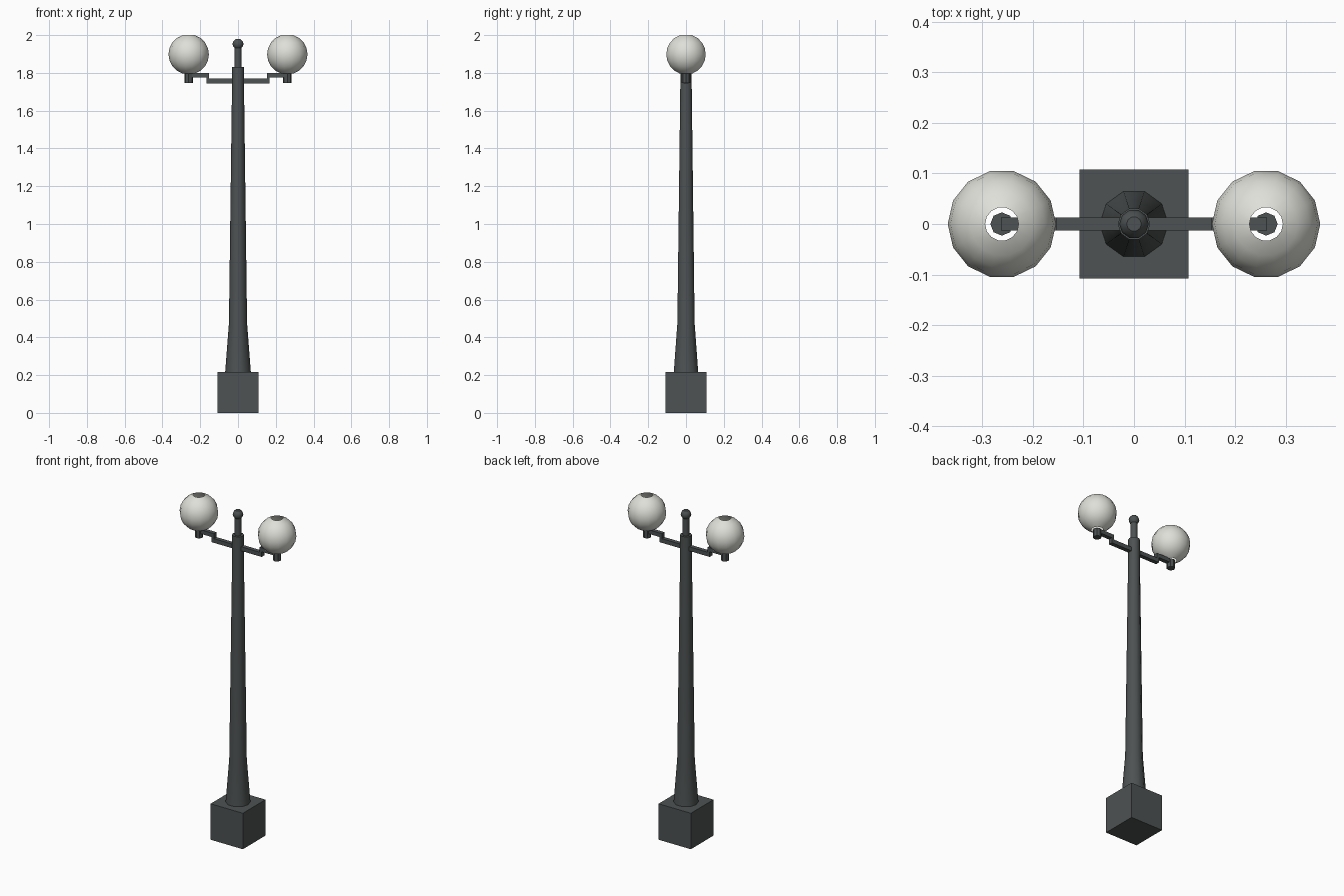
import bpy, bmesh, math

cube = bpy.data.objects.get("Cube")
if cube:
    bpy.data.objects.remove(cube, do_unlink=True)


def material(name, rgb):
    m = bpy.data.materials.new(name)
    m.use_nodes = True
    m.diffuse_color = (*rgb, 1)
    m.node_tree.nodes["Principled BSDF"].inputs["Base Color"].default_value = (*rgb, 1)
    return m


METAL = material("dark_grey_metal", (0.075, 0.084, 0.084))
GLASS = material("warm_white_glass", (0.74, 0.74, 0.69))


def finish(name, bm, mat, smooth=True):
    mesh = bpy.data.meshes.new(name)
    bm.to_mesh(mesh)
    bm.free()
    mesh.materials.append(mat)
    ob = bpy.data.objects.new(name, mesh)
    bpy.context.collection.objects.link(ob)
    if smooth:
        bpy.ops.object.select_all(action='DESELECT')
        ob.select_set(True)
        bpy.context.view_layer.objects.active = ob
        bpy.ops.object.shade_smooth_by_angle(angle=math.radians(40))
    return ob


def lathe(name, profile, sides, mat, x=0, capped=True):
    """Turn a bottom-to-top (radius, z) profile around a vertical axis at x."""
    bm = bmesh.new()
    rings = []
    for r, z in profile:
        turns = [2 * math.pi * i / sides for i in range(sides)]
        rings.append([bm.verts.new((x + r * math.cos(a), r * math.sin(a), z)) for a in turns])
    for low, high in zip(rings, rings[1:]):
        for i in range(sides):
            j = (i + 1) % sides
            bm.faces.new((low[i], low[j], high[j], high[i]))
    if capped:
        bm.faces.new(rings[0][::-1])
        bm.faces.new(rings[-1])
    return finish(name, bm, mat)


def box(name, x0, x1, half_y, z0, z1):
    bm = bmesh.new()
    bmesh.ops.create_cube(bm, size=1)
    for v in bm.verts:
        v.co.x = x0 if v.co.x < 0 else x1
        v.co.y *= 2 * half_y
        v.co.z = z0 if v.co.z < 0 else z1
    return finish(name, bm, METAL, smooth=False)


def ball_profile(radius, centre, rings):
    """Sphere profile without its pole triangles."""
    steps = [math.pi * k / rings for k in range(1, rings)]
    return [(radius * math.sin(a), centre - radius * math.cos(a)) for a in steps]


# Base and tapered post
box("base", -0.108, 0.108, 0.108, 0, 0.217)
lathe("post", [(0.068, 0.215), (0.048, 0.475), (0.032, 1.715), (0.032, 1.83)], 10, METAL)

# Finial
lathe("finial_rod", [(0.0185, 1.825), (0.0185, 1.94)], 10, METAL)
lathe("finial_ball", ball_profile(0.029, 1.953, 6), 10, METAL)

# Crossbar and the two lamps
box("crossbar", -0.167, 0.167, 0.0125, 1.744, 1.769)
for side, s in (("left", 1), ("right", -1)):
    x = 0.261 * s
    inner, outer = sorted((0.153 * s, 0.167 * s))
    box(side + "_arm_link", inner, outer, 0.0125, 1.765, 1.78)
    inner, outer = sorted((0.153 * s, 0.263 * s))
    box(side + "_lamp_arm", inner, outer, 0.0125, 1.775, 1.799)
    lathe(side + "_lamp_holder", [(0.023, 1.747), (0.023, 1.796)], 8, METAL, x)
    # Glass globe, open at the top and bottom
    lathe(side + "_globe", ball_profile(0.107, 1.898, 10), 14, GLASS, x, capped=False)
